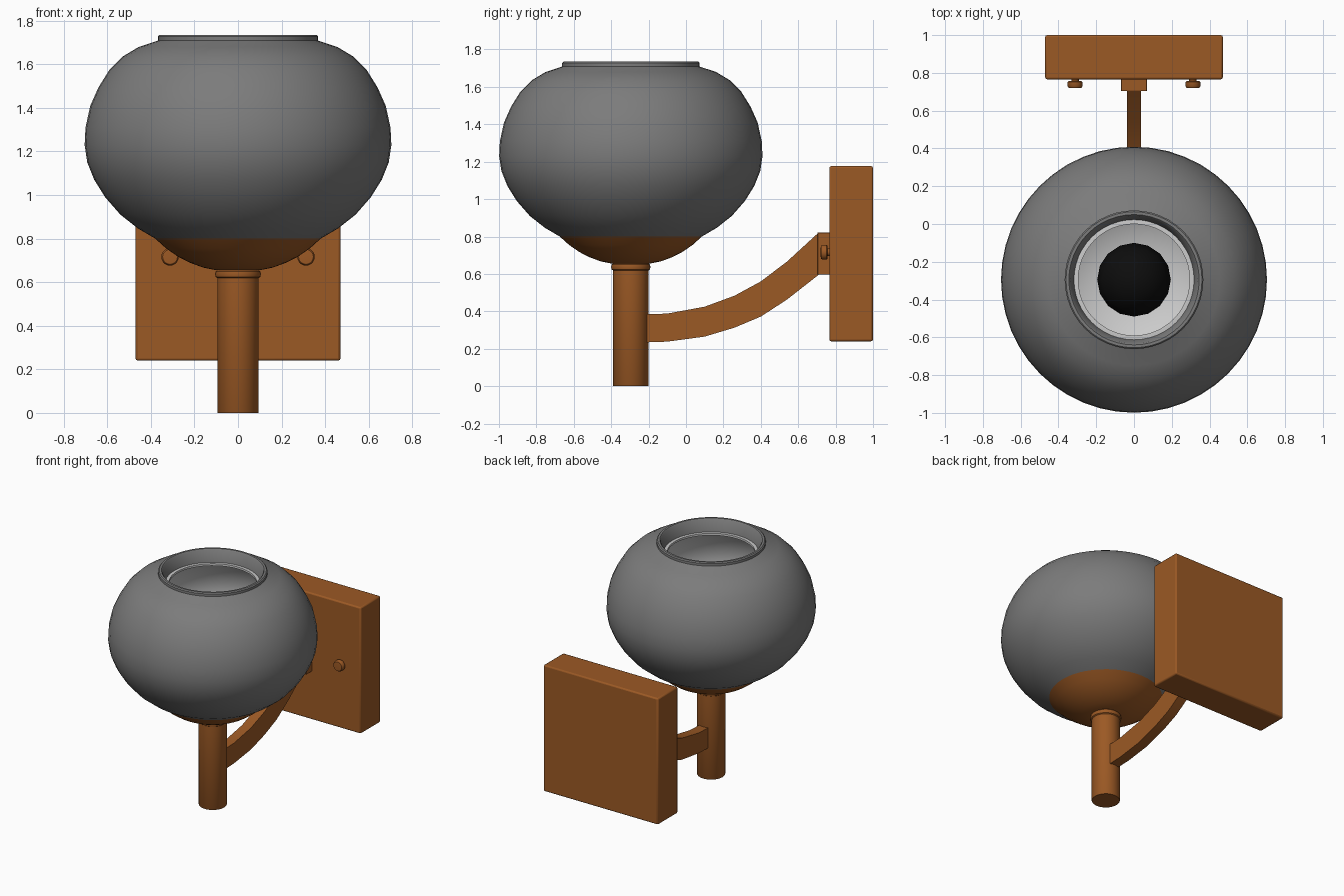
import bpy, bmesh, math
from mathutils import Matrix, Vector

if "Cube" in bpy.data.objects:
    bpy.data.objects.remove(bpy.data.objects["Cube"])

AXIS_Y = -0.295  # vertical axis shared by post, bowl and globe


def material(name, rgb):
    m = bpy.data.materials.new(name)
    m.diffuse_color = (*rgb, 1)
    m.use_nodes = True
    m.node_tree.nodes["Principled BSDF"].inputs["Base Color"].default_value = m.diffuse_color
    return m


bronze = material("bronze", (0.33, 0.10, 0.018))
white = material("white_glass", (0.8, 0.8, 0.8))
black = material("black", (0.004, 0.004, 0.004))
grey = material("grey_glass", (0.2, 0.2, 0.2))


def finish(name, bm, mat, angle=35, bevel=0):
    bmesh.ops.remove_doubles(bm, verts=bm.verts, dist=1e-5)
    bmesh.ops.recalc_face_normals(bm, faces=bm.faces)
    me = bpy.data.meshes.new(name)
    bm.to_mesh(me)
    bm.free()
    ob = bpy.data.objects.new(name, me)
    bpy.context.collection.objects.link(ob)
    me.materials.append(mat)
    if bevel:
        mod = ob.modifiers.new("bevel", 'BEVEL')
        mod.width, mod.segments = bevel, 2
    bpy.ops.object.select_all(action='DESELECT')
    ob.select_set(True)
    bpy.context.view_layer.objects.active = ob
    if angle:
        bpy.ops.object.shade_smooth_by_angle(angle=math.radians(angle))
    return ob


def lathe(name, profile, mat, steps=48, closed=False, matrix=None, angle=35):
    """Revolve (radius, height) points; closed joins the profile end to its start."""
    bm = bmesh.new()
    vs = [bm.verts.new((r, 0, z)) for r, z in profile]
    edges = [bm.edges.new(p) for p in zip(vs, vs[1:])]
    if closed:
        edges.append(bm.edges.new((vs[-1], vs[0])))
    bmesh.ops.spin(bm, geom=vs + edges, cent=(0, 0, 0), axis=(0, 0, 1),
                   angle=math.tau, steps=steps, use_merge=True)
    bm.transform(matrix or Matrix.Translation((0, AXIS_Y, 0)))
    return finish(name, bm, mat, angle)


def box(name, lo, hi, mat, bevel):
    bm = bmesh.new()
    lo, hi = Vector(lo), Vector(hi)
    bmesh.ops.create_cube(bm, size=1, matrix=Matrix.Translation((lo + hi) / 2)
                          @ Matrix.Diagonal((*(hi - lo), 1)))
    return finish(name, bm, mat, 35, bevel)


# Globe: outer skin, stepped rim and a neck lining that turns inward
outer = [(.38, .80), (.46, .847), (.54, .91), (.61, .99), (.66, 1.07), (.692, 1.15),
         (.704, 1.23), (.70, 1.31), (.678, 1.41), (.64, 1.495), (.59, 1.575),
         (.53, 1.635), (.455, 1.68), (.37, 1.708)]
rim = [(.367, 1.71), (.367, 1.728), (.36, 1.735), (.345, 1.735), (.338, 1.728), (.318, 1.645)]
inner = [(r - .02, z) for r, z in outer[11:0:-1]] + [(.36, .82)]
inner[0] = (.50, 1.62)
lathe("globe_shade", outer + rim + inner, grey, closed=True)

# White diffuser lining inside the globe
wall = [(.31, 1.645), (.42, 1.63), (.50, 1.59), (.58, 1.50), (.63, 1.40), (.655, 1.30),
        (.655, 1.20), (.63, 1.09), (.56, .97), (.45, .87), (.34, .79), (.20, .73), (0, .71)]
lining = [(.295, 1.645), (.295, 1.63), (.41, 1.61), (.49, 1.57), (.565, 1.485), (.615, 1.39),
          (.638, 1.30), (.638, 1.20), (.613, 1.10), (.545, .985), (.44, .89), (.33, .81),
          (.20, .755), (0, .735)]
lathe("inner_diffuser", wall[::-1] + lining, white)

# Dark bulb standing in the bowl
bulb = [(0, .74), (.09, .74), (.09, .90)]
bulb += [(.195 * math.cos(a), 1.07 + .195 * math.sin(a))
         for a in (math.radians(d) for d in (-55, -30, 0, 30, 60))] + [(0, 1.265)]
lathe("bulb", bulb, black, steps=16)

# Bowl, collar and post
lathe("holder_bowl", [(0, .652), (.10, .655), (.16, .667), (.22, .689), (.275, .717),
                      (.33, .755), (.38, .80), (.36, .802), (.31, .76), (.2, .705), (0, .675)],
      bronze)
lathe("post_collar", [(0, .618), (.094, .618), (.102, .624), (.105, .637), (.102, .650),
                      (.094, .657), (0, .657)], bronze, steps=32)
lathe("post", [(0, 0), (.093, 0), (.095, .003), (.095, .62), (0, .62)], bronze, steps=32)

# Curved arm: (y, top z, bottom z) stations
stations = [(-.25, .383, .233), (-.1, .388, .238), (.1, .425, .265), (.26, .484, .313),
            (.4, .56, .372), (.54, .666, .463), (.71, .822, .596)]
bm = bmesh.new()
rings = [[bm.verts.new((x, y, z)) for x, z in
          ((-.037, b), (.037, b), (.037, t), (-.037, t))] for y, t, b in stations]
for a, b in zip(rings, rings[1:]):
    for i in range(4):
        j = (i + 1) % 4
        bm.faces.new((a[i], a[j], b[j], b[i]))
bm.faces.new(rings[0])
bm.faces.new(rings[-1])
finish("curved_arm", bm, bronze, 25)

# Wall plate and the block joining the arm to it
box("mount_block", (-.069, .703, .596), (.069, .77, .822), bronze, .004)
box("wall_plate", (-.47, .766, .24), (.47, 1.0, 1.176), bronze, .01)

# Pair of thumb screws on the plate
for side, x in (("left", -.312), ("right", .312)):
    place = Matrix.Translation((x, .77, .716)) @ Matrix.Rotation(math.pi / 2, 4, 'X')
    lathe(side + "_screw", [(0, 0), (.02, 0), (.02, .014), (.035, .014), (.04, .019),
                            (.04, .040), (.034, .049), (0, .051)],
          bronze, steps=20, matrix=place)
